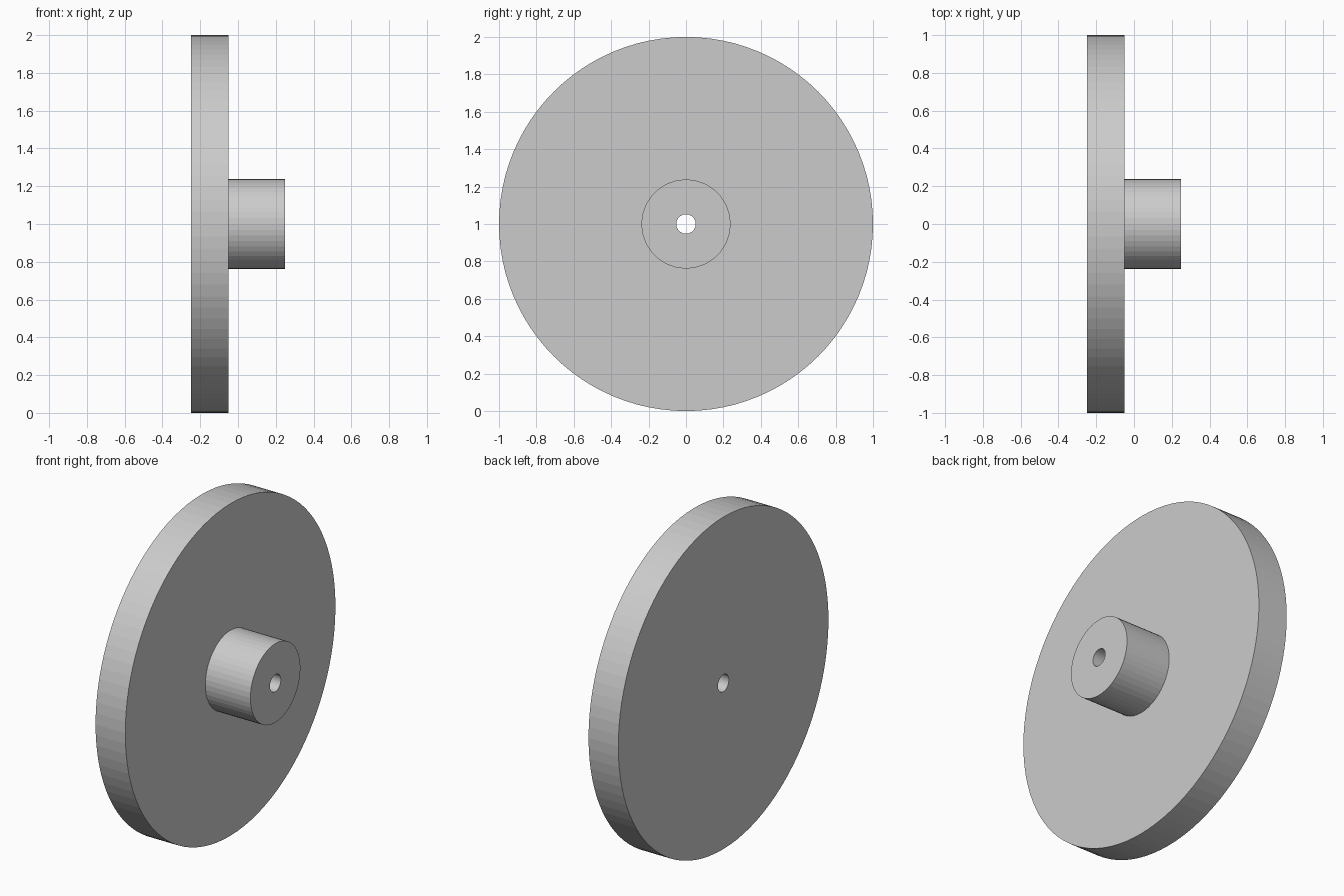
import bpy, bmesh
from math import cos, sin, tau

if "Cube" in bpy.data.objects:
    bpy.data.objects.remove(bpy.data.objects["Cube"])

X_BACK, X_STEP, X_FRONT = -0.249, -0.051, 0.249
bm = bmesh.new()


def ring(x, r, n):
    """Closed loop of edges around the x axis at height z = 1."""
    vs = [bm.verts.new((x, r * cos(tau * i / n), 1 + r * sin(tau * i / n))) for i in range(n)]
    es = [bm.edges.new((vs[i], vs[(i + 1) % n])) for i in range(n)]
    return vs, es


def wall(a, b):
    """Straight cylinder wall between two equal rings."""
    n = len(a[0])
    for i in range(n):
        j = (i + 1) % n
        bm.faces.new((a[0][i], a[0][j], b[0][j], b[0][i]))


def annulus(outer, inner):
    """Flat face between two concentric rings."""
    bmesh.ops.triangle_fill(bm, edges=outer[1] + inner[1], use_beauty=True)


# Ring outlines: disc, hub and axle bore
disc_back, disc_front = (ring(x, 1.0, 96) for x in (X_BACK, X_STEP))
hub_base, hub_end = (ring(x, 0.238, 48) for x in (X_STEP, X_FRONT))
bore_back, bore_front = (ring(x, 0.052, 32) for x in (X_BACK, X_FRONT))

# Cylinder walls
wall(disc_back, disc_front)
wall(hub_base, hub_end)
wall(bore_back, bore_front)

# Flat faces
annulus(disc_back, bore_back)
annulus(disc_front, hub_base)
annulus(hub_end, bore_front)

bmesh.ops.recalc_face_normals(bm, faces=bm.faces[:])
mesh = bpy.data.meshes.new("hubbed_wheel")
bm.to_mesh(mesh)
bm.free()
wheel = bpy.data.objects.new("hubbed_wheel", mesh)
bpy.context.collection.objects.link(wheel)
